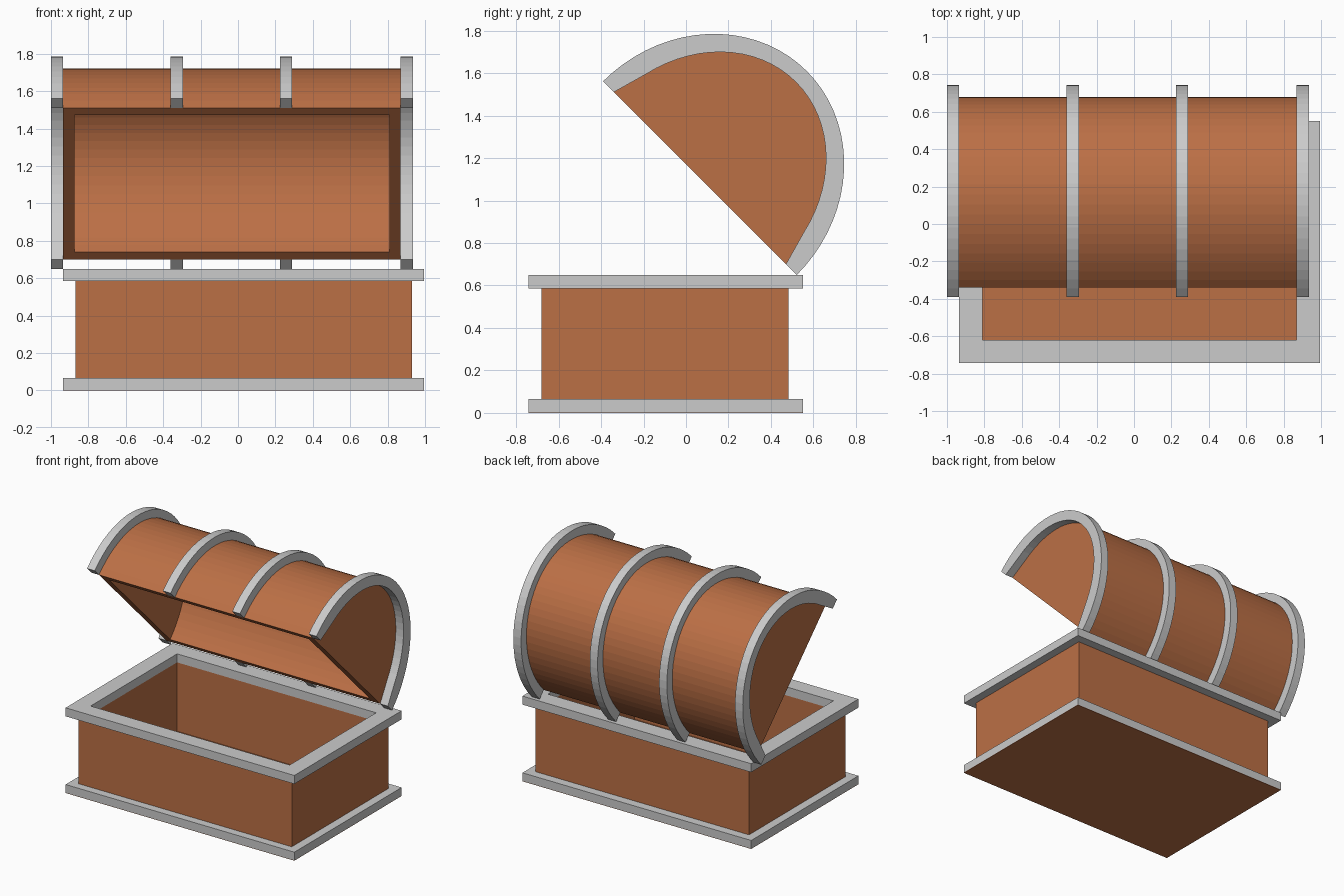
import bpy
import bmesh
import math

if "Cube" in bpy.data.objects:
    bpy.data.objects.remove(bpy.data.objects["Cube"])

wood = bpy.data.materials.new("wood")
wood.diffuse_color = (0.5, 0.16, 0.06, 1)
wood.use_nodes = True
wood.node_tree.nodes["Principled BSDF"].inputs["Base Color"].default_value = wood.diffuse_color


def finish(name, bm, mat=None):
    bmesh.ops.recalc_face_normals(bm, faces=bm.faces)
    me = bpy.data.meshes.new(name)
    bm.to_mesh(me)
    bm.free()
    ob = bpy.data.objects.new(name, me)
    bpy.context.collection.objects.link(ob)
    if mat:
        me.materials.append(mat)
    return ob


def rect(x0, x1, y0, y1):
    return [(x0, y0), (x1, y0), (x1, y1), (x0, y1)]


def strip(bm, loops, closed_profile, closed_loops):
    """Bridge successive rows of points with quads."""
    rows = [[bm.verts.new(p) for p in row] for row in loops]
    n = len(rows)
    m = len(rows[0])
    for i in range(n if closed_loops else n - 1):
        a, b = rows[i], rows[(i + 1) % n]
        for j in range(m if closed_profile else m - 1):
            k = (j + 1) % m
            bm.faces.new((a[j], a[k], b[k], b[j]))
    return rows


def frame(name, outer, inner, z0, z1):
    bm = bmesh.new()
    rows = [[(x, y, z) for x, y in r] for r, z in
            ((outer, z0), (outer, z1), (inner, z1), (inner, z0))]
    strip(bm, rows, True, True)
    return finish(name, bm)


# ---- base: open wooden box, two metal rims and a flat underside ----
edge = rect(-0.935, 0.995, -0.742, 0.55)
body = rect(-0.87, 0.93, -0.68, 0.483)
hollow = rect(-0.81, 0.87, -0.62, 0.423)
lip = rect(-0.809, 0.869, -0.619, 0.422)

bm = bmesh.new()
rows = strip(bm, [[(x, y, z) for x, y in r] for r, z in
                  ((body, 0.002), (body, 0.649), (hollow, 0.649), (hollow, 0.06))], True, False)
bm.faces.new(rows[0])
bm.faces.new(rows[-1])
finish("chest_body", bm, wood)
frame("top_rim", edge, [(x * 1.001, y * 1.001) for x, y in lip], 0.585, 0.65)
frame("bottom_rim", edge, body, 0.003, 0.065)

bm = bmesh.new()
rows = strip(bm, [[(x, y, z) for x, y in edge] for z in (0, 0.003)], True, False)
bm.faces.new(rows[0])
bm.faces.new(rows[1])
finish("underside", bm, wood)

# ---- lid: half-ellipse profiles, tilted open by 45 degrees ----
SEG = 36
R = math.sqrt(0.5)


def place(x, u, h):
    return (x, 0.065 + (h - u) * R, 1.105 + (h + u) * R)


def arc(a, b):
    return [(a * math.cos(math.pi * i / SEG), b * math.sin(math.pi * i / SEG))
            for i in range(SEG + 1)]


def arch(name, x0, x1, outer, inner, mat=None, caps=True):
    bm = bmesh.new()
    rows = [[place(x0, *o), place(x1, *o), place(x1, *i), place(x0, *i)]
            for o, i in zip(outer, inner)]
    rows = strip(bm, rows, True, False)
    for r in (rows[0], rows[-1]):
        bm.faces.new(r)
    if not caps:  # ends are closed by the side panels
        ends = [f for f in bm.faces if max(v.co.x for v in f.verts) - min(v.co.x for v in f.verts) < 1e-5]
        bmesh.ops.delete(bm, geom=ends, context='FACES')
    return finish(name, bm, mat)


shell = arc(0.573, 0.654)
arch("lid_shell", -0.875, 0.81, shell, arc(0.518, 0.598), wood, caps=False)

for name, x0, x1 in (("lid_left_panel", -0.935, -0.875), ("lid_right_panel", 0.81, 0.87)):
    bm = bmesh.new()
    rows = strip(bm, [[place(x, *p) for p in shell] for x in (x0, x1)], True, False)
    bm.faces.new(rows[0])
    bm.faces.new(rows[1])
    finish(name, bm, wood)

# metal bands, whose inner edge flares slightly at the feet
band_out = arc(0.645, 0.713)
band_in = []
for u, h in arc(0.545, 0.64):
    if h < 0.17:
        u = math.copysign(0.573 - 0.282 * h, u)
    band_in.append((u, h))
for i, x in enumerate((-1.0, -0.36, 0.225, 0.87)):
    arch(f"lid_band_{i + 1}", x, x + 0.065, band_out, band_in)
